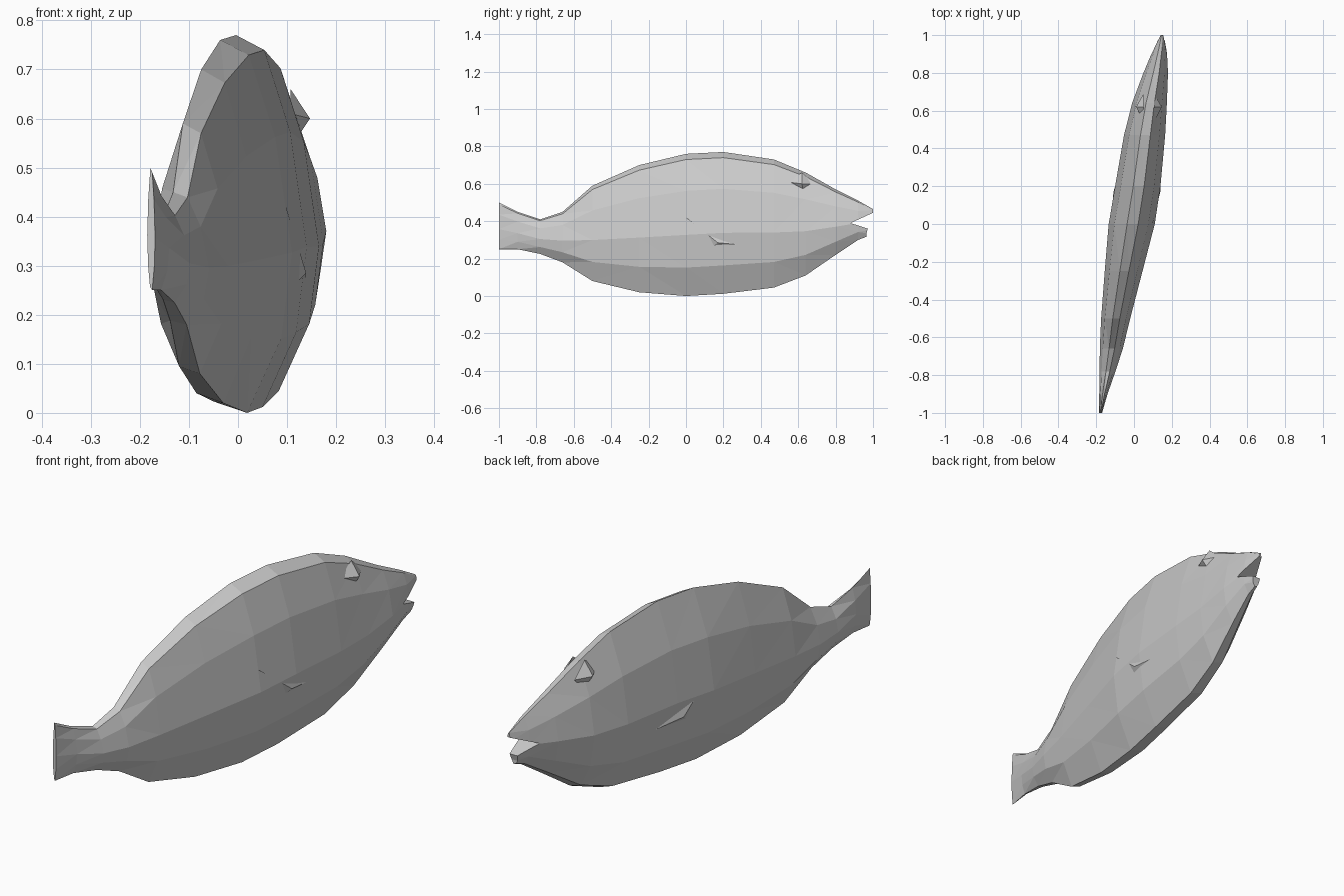
import bpy
import bmesh
from mathutils import Vector

cube = bpy.data.objects.get("Cube")
if cube:
    bpy.data.objects.remove(cube, do_unlink=True)

grey = bpy.data.materials.new("plain_grey")
grey.use_nodes = True
GREY = (0.6, 0.6, 0.6, 1)
grey.diffuse_color = GREY
grey.node_tree.nodes["Principled BSDF"].inputs["Base Color"].default_value = GREY


def finish(bm, name):
    """Turn a bmesh into a flat shaded grey object."""
    bmesh.ops.recalc_face_normals(bm, faces=bm.faces)
    mesh = bpy.data.meshes.new(name)
    bm.to_mesh(mesh)
    bm.free()
    mesh.materials.append(grey)
    obj = bpy.data.objects.new(name, mesh)
    bpy.context.collection.objects.link(obj)
    return obj


def hull(points, name):
    bm = bmesh.new()
    for p in points:
        bm.verts.new(p)
    bmesh.ops.convex_hull(bm, input=bm.verts)
    return finish(bm, name)


# Body stations from tail to lips: y, centre x, half width, top, bottom
STATIONS = [
    (-1.0, -.177, .008, .50, .25),
    (-.90, -.162, .022, .45, .25),
    (-.78, -.140, .042, .41, .225),
    (-.66, -.120, .061, .45, .18),
    (-.50, -.097, .077, .59, .08),
    (-.25, -.055, .100, .70, .02),
    (0, -.012, .122, .76, 0),
    (.20, .020, .120, .77, .012),
    (.47, .056, .109, .73, .045),
    (.64, .082, .092, .66, .11),
    (.80, .115, .065, .57, .22),
    (.92, .137, .037, .51, .30),
    (1.0, .148, .013, .465, .33),
]

# Cross-section: sideways share of half width, upward share of height
SECTION = [(-.2, 1), (.28, .96), (.72, .74), (1, .43), (.82, .2),
           (.25, 0), (-.3, .03), (-.78, .2), (-1, .45), (-.75, .74)]


def section_point(station, side, up):
    y, cx, half, top, bottom = station
    return Vector((cx + side * half, y, bottom + up * (top - bottom)))


def body_x(y, side):
    """Side surface x at a given y."""
    for a, b in zip(STATIONS, STATIONS[1:]):
        if a[0] <= y <= b[0]:
            t = (y - a[0]) / (b[0] - a[0])
            return a[1] + t * (b[1] - a[1]) + side * (a[2] + t * (b[2] - a[2]))


bm = bmesh.new()
rings = [[bm.verts.new(section_point(s, *p)) for p in SECTION] for s in STATIONS]
count = len(SECTION)
for a, b in zip(rings, rings[1:]):
    for i in range(count):
        j = (i + 1) % count
        bm.faces.new((a[i], a[j], b[j], b[i]))
bm.faces.new(rings[0])
bm.faces.new(rings[-1])
bmesh.ops.triangulate(bm, faces=bm.faces)
body = finish(bm, "fish_body")

# Open mouth: a wedge cut across the snout
MOUTH = [(.88, .39), (.972, .36), (.965, .335), (.965, .3),
         (1.1, .3), (1.1, .46), (1.0, .445)]
bm = bmesh.new()
outline = bm.faces.new([bm.verts.new((-.2, y, z)) for y, z in MOUTH])
sweep = bmesh.ops.extrude_face_region(bm, geom=[outline])
moved = [v for v in sweep["geom"] if isinstance(v, bmesh.types.BMVert)]
bmesh.ops.translate(bm, verts=moved, vec=(.6, 0, 0))
cutter = finish(bm, "mouth_cutter")
cutter.hide_render = True

cut = body.modifiers.new("mouth", 'BOOLEAN')
cut.operation = 'DIFFERENCE'
cut.solver = 'EXACT'
cut.object = cutter
bpy.context.view_layer.objects.active = body
body.select_set(True)
bpy.ops.object.modifier_apply(modifier=cut.name)
bpy.data.objects.remove(cutter, do_unlink=True)

# Brow bumps over the eyes and low pectoral folds, one per side
for side, label in ((1, "left"), (-1, "right")):
    inner = body_x(.62, side * .3)
    hull([(inner, .54, .61), (inner, .69, .60), (inner, .62, .66),
          (inner, .63, .54), (body_x(.62, side * .72), .62, .6)],
         label + "_eye_bump")
    hull([(body_x(0, side * .9), 0, .42), (body_x(.33, side * .88), .33, .27),
          (body_x(.12, side * .8), .12, .25), (body_x(.17, side * 1.03), .17, .285)],
         label + "_pectoral_fold")
